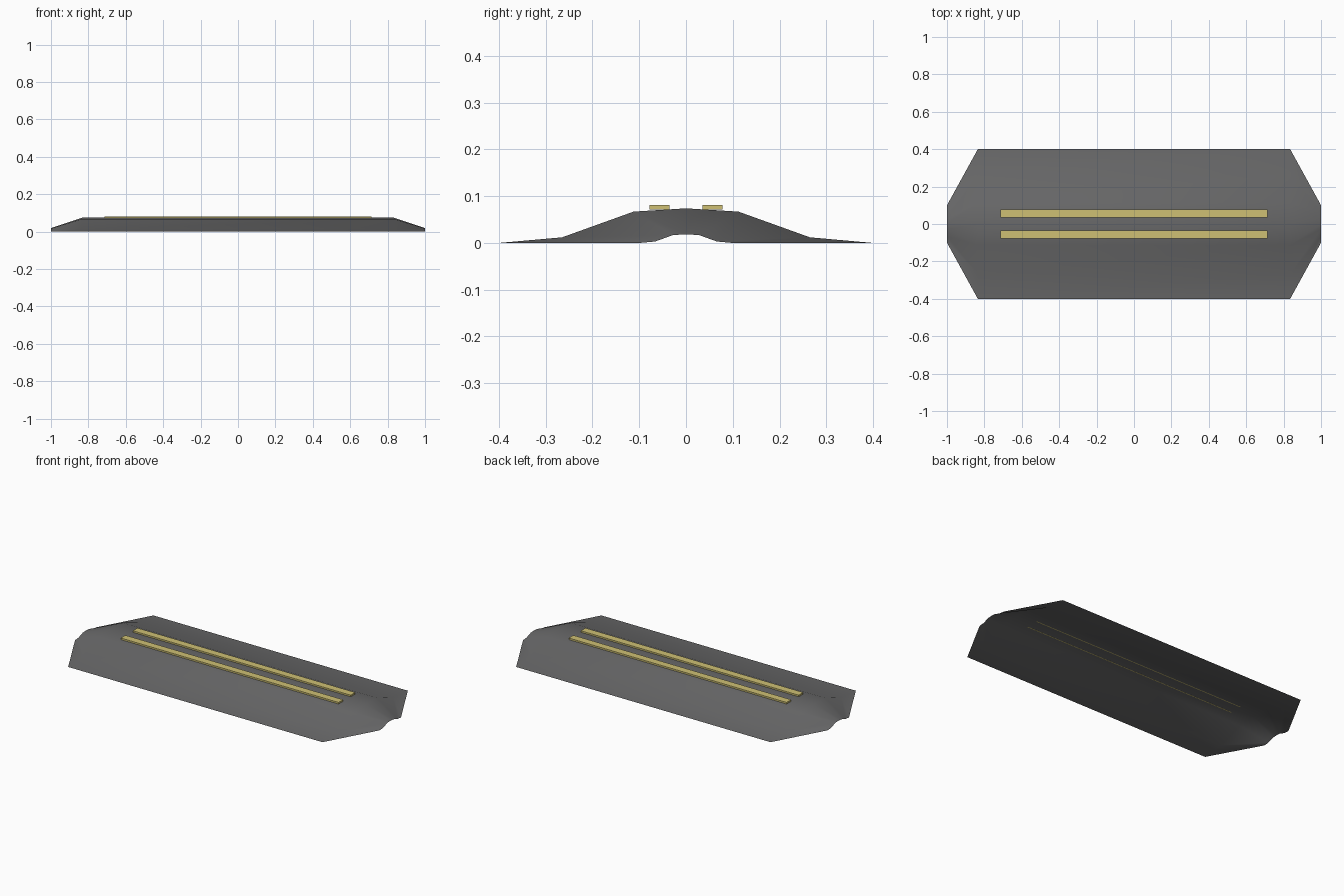
import bpy
import bmesh

cube = bpy.data.objects.get("Cube")
if cube:
    bpy.data.objects.remove(cube, do_unlink=True)


def material(name, rgb):
    mat = bpy.data.materials.new(name)
    mat.use_nodes = True
    color = (*rgb, 1)
    mat.diffuse_color = color
    mat.node_tree.nodes["Principled BSDF"].inputs["Base Color"].default_value = color
    return mat


def add_object(name, bm, mat):
    mesh = bpy.data.meshes.new(name)
    bm.to_mesh(mesh)
    bm.free()
    mesh.materials.append(mat)
    obj = bpy.data.objects.new(name, mesh)
    bpy.context.collection.objects.link(obj)
    return obj


rubber = material("dark_grey_rubber", (0.14, 0.14, 0.142))
paint = material("yellow_paint", (0.62, 0.53, 0.175))

# Hollow ramp: one cross-section, shrunk to a quarter at both ends
half = [(-0.4, 0), (-0.265, 0.012), (-0.112, 0.067), (0, 0.074)]
profile = half + [(-y, z) for y, z in reversed(half[:-1])]
stations = [(-1, 0.25), (-0.835, 1), (0.835, 1), (1, 0.25)]

bm = bmesh.new()
rows = [[bm.verts.new((x, y * s, z * s)) for y, z in profile] for x, s in stations]
for a, b in zip(rows, rows[1:]):
    for i in range(len(profile) - 1):
        bm.faces.new((a[i], b[i], b[i + 1], a[i + 1]))
for face in bm.faces:
    face.smooth = True
add_object("bump_body", bm, rubber)

# Two raised stripes along the crest
for side, name in ((-1, "front_stripe"), (1, "back_stripe")):
    bm = bmesh.new()
    bmesh.ops.create_cube(bm, size=1)
    bmesh.ops.scale(bm, vec=(1.43, 0.043, 0.0095), verts=bm.verts)
    bmesh.ops.translate(bm, vec=(0, side * 0.0565, 0.0762), verts=bm.verts)
    add_object(name, bm, paint)
